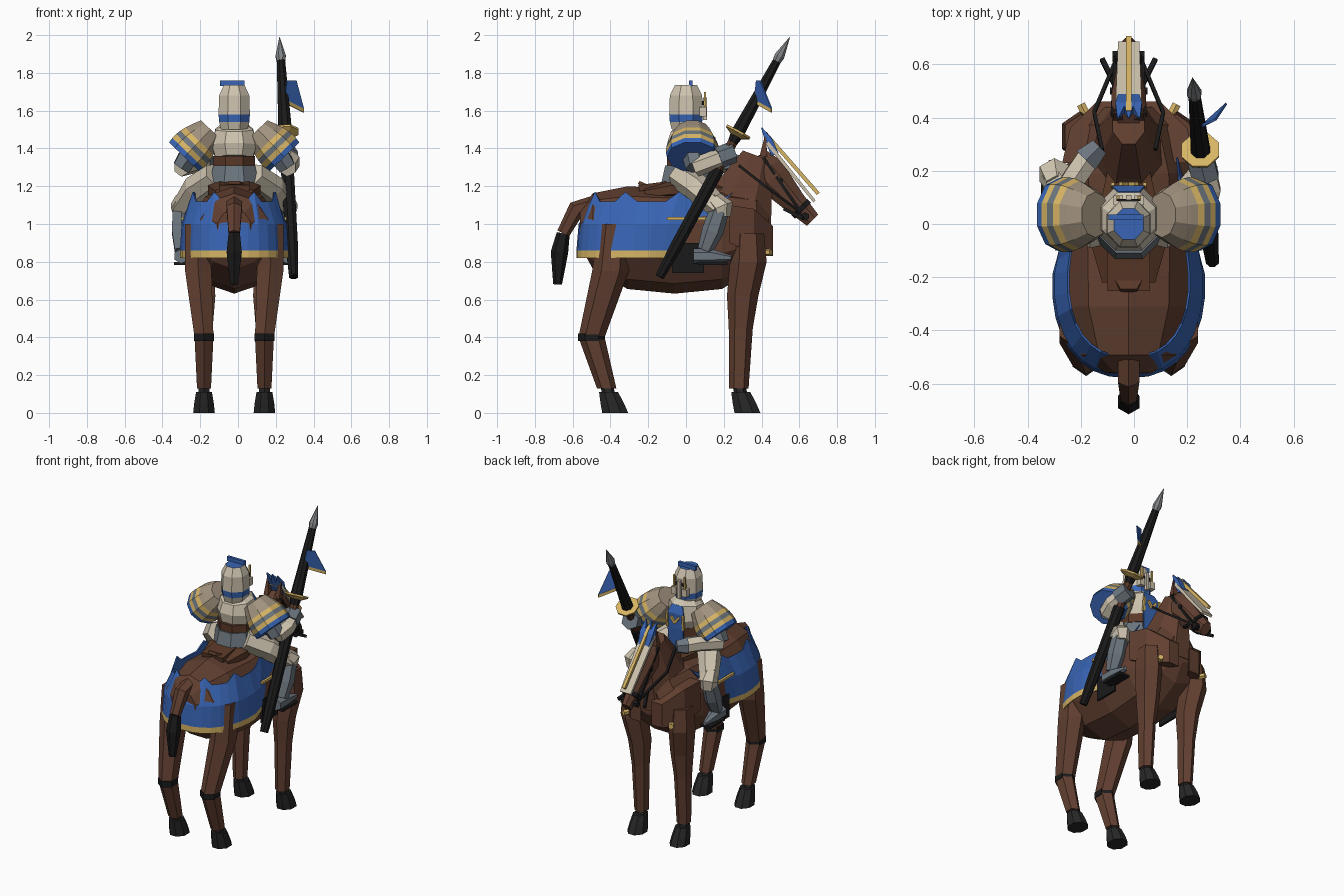
import bpy, bmesh, math
from mathutils import Vector

if "Cube" in bpy.data.objects:
    bpy.data.objects.remove(bpy.data.objects["Cube"])

RIDE_OFFSET = -.02  # horse and rider sit slightly off the middle
MATERIALS = {}


def add_colour(name, red, green, blue):
    material = bpy.data.materials.new(name)
    material.use_nodes = True
    material.diffuse_color = (red, green, blue, 1)
    shader = material.node_tree.nodes["Principled BSDF"]
    shader.inputs["Base Color"].default_value = material.diffuse_color
    MATERIALS[name] = material


add_colour("chestnut", .12, .05, .03)
add_colour("leather", .1, .04, .02)
add_colour("pale_steel", .62, .55, .43)
add_colour("tan_plate", .36, .29, .21)
add_colour("grey_steel", .15, .18, .21)
add_colour("spear_steel", .22, .23, .24)
add_colour("blue_cloth", .04, .13, .46)
add_colour("gold", .68, .46, .13)
add_colour("black", .01, .01, .01)
add_colour("hoof", .02, .02, .02)


def finish(name, bm, colours, offset=RIDE_OFFSET, thickness=0):
    bmesh.ops.recalc_face_normals(bm, faces=bm.faces)
    mesh = bpy.data.meshes.new(name)
    bm.to_mesh(mesh)
    bm.free()
    for colour in colours:
        mesh.materials.append(MATERIALS[colour])
    part = bpy.data.objects.new(name, mesh)
    part.location.x = offset
    bpy.context.collection.objects.link(part)
    if thickness:
        part.modifiers.new("thickness", "SOLIDIFY").thickness = thickness
    return part


def loft(name, colours, path, radii, flat=1, sides=6, side=1, along=None, offset=RIDE_OFFSET):
    """Skin rings along a path; flat is depth over width, colours run per segment."""
    path = [Vector((side * p[0], p[1], p[2])) for p in path]
    if not isinstance(radii, (list, tuple)):
        radii = [radii] * len(path)
    if isinstance(colours, str):
        colours = [colours] * (len(path) - 1)
    slots = list(dict.fromkeys(colours))
    bm = bmesh.new()
    rings = []
    for i, (point, radius) in enumerate(zip(path, radii)):
        ahead, behind = path[min(i + 1, len(path) - 1)], path[max(i - 1, 0)]
        tangent = Vector(along).normalized() if along else (ahead - behind).normalized()
        guide = Vector((1, 0, 0)) if abs(tangent.x) < .9 else Vector((0, 1, 0))
        across = (guide - tangent * guide.dot(tangent)).normalized()
        deep = tangent.cross(across) * flat
        reach = radius / math.cos(math.pi / sides)
        angles = [math.tau * (j + .5) / sides for j in range(sides)]
        rings.append([bm.verts.new(point + reach * (across * math.cos(a) + deep * math.sin(a)))
                      for a in angles])
    for colour, low, high in zip(colours, rings, rings[1:]):
        for j in range(sides):
            face = bm.faces.new((low[j - 1], low[j], high[j], high[j - 1]))
            face.material_index = slots.index(colour)
    bm.faces.new(rings[0])
    bm.faces.new(rings[-1]).material_index = len(slots) - 1
    return finish(name, bm, slots, offset)


def both(name, colours, path, radii, **options):
    for side, label in ((1, "left_"), (-1, "right_")):
        loft(label + name, colours, path, radii, side=side, **options)


def block(name, colour, centre, size):
    bm = bmesh.new()
    bmesh.ops.create_cube(bm, size=1)
    bmesh.ops.scale(bm, vec=size, verts=bm.verts)
    bmesh.ops.translate(bm, vec=centre, verts=bm.verts)
    return finish(name, bm, [colour])


def sheet(name, colour, points, offset=RIDE_OFFSET):
    bm = bmesh.new()
    bm.faces.new([bm.verts.new(p) for p in points])
    return finish(name, bm, [colour], offset, thickness=.008)


UP, FORWARD = (0, 0, 1), (0, 1, 0)

# Horse trunk: a barrel that rounds off at chest and rump
stations = [math.sin(i * math.pi / 6) for i in range(-3, 4)]
loft("horse_body", "chestnut", [(0, .5 * t - .06, .91 + .07 * t * t) for t in stations],
     [.25 * max(.35, (1 - t ** 4) ** .4) for t in stations], flat=1.06, sides=10, along=FORWARD)

# Neck, head and tail
POLL, BROW, NOSE = (0, .38, 1.36), (0, .46, 1.24), (0, .67, 1.02)
loft("horse_neck", "chestnut", [(0, .24, 1), (0, .31, 1.17), POLL], [.16, .11, .06], flat=1.4, sides=8)
loft("horse_head", "chestnut", [POLL, (0, .42, 1.29), BROW, (0, .57, 1.12), NOSE],
     [.04, .065, .065, .045, .03], flat=1.4, sides=8)
loft("muzzle_strap", "black", [(0, .6, 1.09), (0, .62, 1.07)], .05, flat=1.2, sides=8)
loft("bit", "black", [(-.06, .63, 1.04), (.06, .63, 1.04)], .02)
TAIL_BEND = (0, -.65, .95)
loft("tail_dock", "chestnut", [(0, -.5, 1.1), (0, -.58, 1.08), TAIL_BEND], [.04, .04, .03])
loft("tail_hair", "black", [TAIL_BEND, (0, -.67, .85), (0, -.68, .68)], [.03, .04, .02])

# Face armour and crest
loft("face_plate", "pale_steel", [(0, .43, 1.43), (0, .68, 1.12)], [.05, .04], flat=.2, sides=4)
loft("face_plate_ridge", "gold", [(0, .42, 1.48), (0, .7, 1.16)], .01, sides=4)
for lean in (-1, 0, 1):
    loft("crest_plume", "blue_cloth", [(lean * .02, .47, 1.37), (lean * .03, .44, 1.44), (lean * .04, .4, 1.51)],
         [.02, .02, .003], sides=4)
both("ear", "chestnut", [(.04, .41, 1.36), (.05, .42, 1.46)], [.02, .004], sides=4)
both("eye", "black", [(.06, .5, 1.23), (.07, .5, 1.23)], .013)
both("rein", "black", [(.05, .61, 1.06), (.13, .42, 1.2), (.1, .28, 1.31)], .007, sides=4)
both("bridle_bar", "black", [(.05, .52, 1.08), (.1, .62, 1.03)], .009, sides=4)
both("cheek_strap", "black", [(.06, .41, 1.35), (.05, .61, 1.06)], .008, sides=4)

# Horse legs
HOCK, HIND_FETLOCK = (.16, -.5, .4), (.16, -.42, .13)
KNEE, FORE_FETLOCK = (.16, .29, .45), (.16, .28, .13)
both("hind_leg", "chestnut", [(.2, -.38, 1), (.19, -.4, .75), HOCK, HIND_FETLOCK],
     [.06, .07, .05, .037], flat=1.2, along=UP)
both("hock_strap", "black", [(.16, -.5, .38), (.16, -.5, .42)], .052, flat=1.2, along=UP)
both("fore_leg", "chestnut", [(.18, .33, .95), (.18, .33, .8), (.16, .3, .62), KNEE, FORE_FETLOCK],
     [.06, .07, .06, .046, .037], flat=1.2, along=UP)
for label, (x, y, z) in (("hind", HIND_FETLOCK), ("fore", FORE_FETLOCK)):
    both(label + "_hoof", "hoof", [(x, y + .045, 0), (x, y + .03, .05), (x, y + .01, .11)],
         [.057, .052, .042], flat=1.2, sides=8, along=UP)
    both(label + "_pastern", "hoof", [(x, y + .01, .1), (x, y, .15)], .03, along=UP)
both("shoulder_plate", "chestnut", [(.2, .23, 1), (.16, .36, .96), (.08, .46, .91)], [.05, .06, .04],
     flat=2, sides=4, along=FORWARD)
both("chest_stud", "gold", [(.16, .41, .85), (.18, .45, .85)], .016)

# Horse cloth: a skirt round the rump with a jagged top and a gold hem
bm = bmesh.new()
columns = []
COUNT, CORNER = 28, .55
for i in range(COUNT + 1):
    sweep = 2 * i / COUNT - 1
    turn = min(abs(sweep) / CORNER, 1) * math.pi / 2
    out = math.copysign(math.sin(turn) ** .85, sweep)
    back = max(math.cos(turn), 0) ** .85
    ahead = max(0, abs(sweep) - CORNER) / (1 - CORNER)
    top = 1.17 if i % 4 == 0 else 1.12
    column = []
    for row, (z, bulge) in enumerate(((.82, 1), (.86, 1), (1, .97), (top, .8))):
        y = ahead * (.18 + .03 * row * row) - .38 * bulge * back - .2
        column.append(bm.verts.new((out * .29 * bulge * (1 - .2 * ahead), y, z)))
    columns.append(column)
for near, far in zip(columns, columns[1:]):
    for row in range(3):
        face = bm.faces.new((near[row], far[row], far[row + 1], near[row + 1]))
        face.material_index = int(row == 0)
finish("horse_cloth", bm, ["blue_cloth", "gold"], thickness=.008)

# Saddle
loft("saddle", "leather", [(0, -.22, 1.16), (0, -.08, 1.18), (0, .2, 1.18)], [.1, .14, .08],
     flat=.4, sides=8, along=FORWARD)
loft("cantle", "leather", [(0, -.25, 1.19), (0, -.1, 1.21)], .08, flat=.2, sides=4)
loft("saddle_tie", "leather", [(0, -.22, 1.2), (0, -.25, 1.22)], [.05, .03], flat=.3, sides=4)

# Rider trunk
loft("armour_skirt", "grey_steel", [(0, 0, 1.18), (0, 0, 1.22), (0, 0, 1.31)], [.1, .13, .11], sides=8)
loft("belt", "leather", [(0, .01, 1.3), (0, .01, 1.36)], .11, sides=8)
loft("breastplate", "pale_steel", [(0, .01, 1.35), (0, .02, 1.42), (0, .02, 1.5), (0, .01, 1.53)],
     [.1, .12, .1, .06], sides=8)
loft("tabard", "blue_cloth", [(0, .13, 1.22), (0, .14, 1.36), (0, .14, 1.46), (0, .12, 1.51)],
     [.05, .06, .06, .04], flat=.07, sides=4)
both("tabard_border", "gold", [(.06, .14, 1.36), (.06, .15, 1.46)], .007, sides=4)
both("tabard_emblem", "gold", [(0, .15, 1.4), (.03, .15, 1.44)], .008, sides=4)

# Helmet
loft("helmet", ["pale_steel", "blue_cloth", "pale_steel", "pale_steel"],
     [(0, 0, z) for z in (1.5, 1.54, 1.58, 1.68, 1.735)], [.07, .08, .083, .08, .055], flat=1.07, sides=8)
block("helmet_crest", "blue_cloth", (-.01, .025, 1.745), (.13, .02, .03))
block("visor_slit", "black", (0, .09, 1.64), (.09, .008, .02))
block("visor_bar", "pale_steel", (0, .1, 1.61), (.02, .02, .12))
both("visor_rod", "gold", [(.04, .1, 1.6), (.04, .1, 1.7)], .006, sides=4)
both("visor_cheek", "pale_steel", [(.04, .09, 1.57), (.04, .09, 1.62)], .018, sides=4)

# Shoulder guards: banded barrels flaring outwards
COLLAR, CUFF = Vector((.125, .035, 1.5)), Vector((.265, .035, 1.355))
bands = ["tan_plate"] * 3 + ["gold", "grey_steel", "gold", "blue_cloth"]
steps = [i / len(bands) for i in range(len(bands) + 1)]
both("pauldron", bands, [COLLAR.lerp(CUFF, t) for t in steps],
     [.07 + .045 * math.sin(2 * t) for t in steps], flat=1.17, sides=10)

# Rider arms
ELBOW = (.28, .05, 1.3)
both("upper_arm", "grey_steel", [(.2, .03, 1.42), ELBOW], [.06, .045])
loft("rein_forearm", "pale_steel", [ELBOW, (.2, .18, 1.32), (.15, .25, 1.32)], .043, side=-1)
loft("rein_gauntlet", "grey_steel", [(.16, .24, 1.32), (.11, .29, 1.32)], [.05, .035], side=-1)
loft("lance_forearm", "pale_steel", [ELBOW, (.3, .13, 1.33), (.28, .21, 1.36)], .045)
loft("lance_gauntlet", "grey_steel", [(.29, .17, 1.35), (.27, .25, 1.38)], .05)

# Rider legs and stirrups
RIDER_KNEE, ANKLE = (.28, .18, 1.08), (.28, .1, .86)
both("thigh", "pale_steel", [(.1, -.04, 1.26), (.2, .06, 1.19), RIDER_KNEE], [.06, .065, .05])
both("thigh_trim", "gold", [(.19, 0, 1.25), (.29, .15, 1.14)], .012, sides=4)
both("knee_guard", "pale_steel", [(.27, .15, 1.13), (.28, .19, 1.09), (.28, .19, 1.04)], [.04, .055, .04])
both("shin", "grey_steel", [RIDER_KNEE, (.28, .14, .96), ANKLE], [.045, .05, .035])
both("boot", "grey_steel", [(.28, .04, .83), (.28, .13, .83), (.29, .24, .82)], [.035, .035, .012])
both("stirrup", "black", [(.28, .06, .79), (.28, .22, .79)], .038, flat=.2, sides=4)
both("saddle_flap", "black", [(.25, .01, .74), (.25, .01, .9)], .007, flat=12, sides=4)
both("flap_trim", "gold", [(.27, -.1, 1.03), (.27, .12, 1.03)], .008, sides=4)

# Lance and pennant
BUTT, POINT = Vector((.295, -.14, .72)), Vector((.22, .55, 1.99))


def lance_part(name, colours, stops, radii):
    loft(name, colours, [BUTT.lerp(POINT, t) for t in stops], radii, sides=8, offset=0)


lance_part("lance_shaft", "black", (0, .12, .45), [.024, .032, .034])
lance_part("lance_grip", "leather", (.45, .56), .026)
lance_part("lance_spear", "black", (.56, .6, .9), [.026, .036, .022])
lance_part("lance_guard", "gold", (.585, .6, .608), [.03, .07, .07])
lance_part("lance_tip", "spear_steel", (.89, .92, 1), [.02, .027, .001])
HEM_IN, HEM_OUT = (.25, .36, 1.66), (.35, .45, 1.61)
sheet("pennant", "blue_cloth", [HEM_IN, (.26, .37, 1.76), (.31, .39, 1.76), HEM_OUT], offset=0)
sheet("pennant_hem", "gold", [HEM_IN, HEM_OUT, (.35, .45, 1.59), (.25, .36, 1.64)], offset=0)
